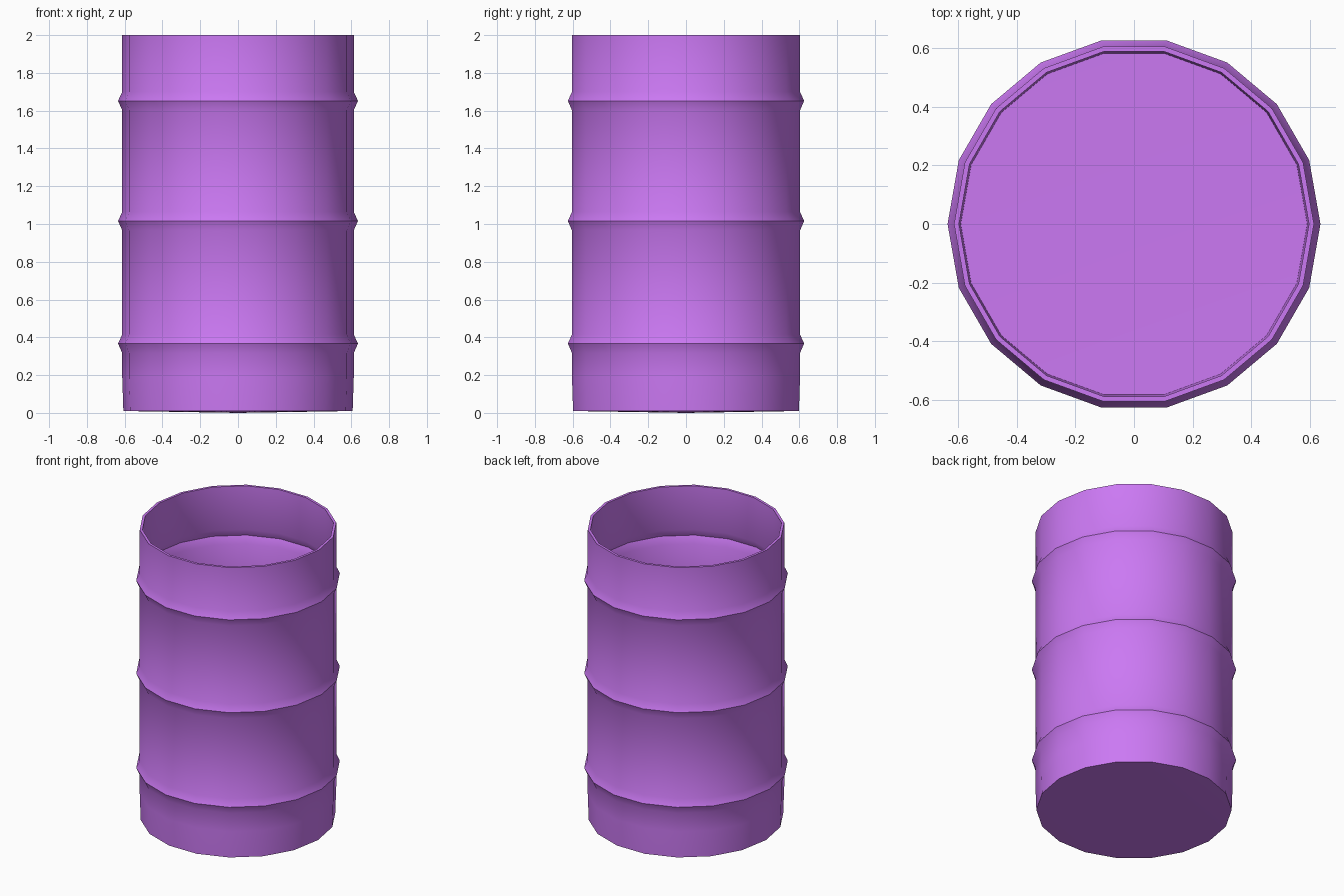
import bpy, bmesh, math

if "Cube" in bpy.data.objects:
    bpy.data.objects.remove(bpy.data.objects["Cube"])

SIDES = 18
WALL = 0.017
R = 0.613

# Outer half profile (radius, z): bottom edge, three pressed ribs, top rim
outer = [(0.607, 0.01), (R, 0.19)]
for z in (0.367, 1.016, 1.652):
    outer += [(R, z - 0.05), (0.635, z), (R, z + 0.048)]
outer.append((R, 2.0))

# Inner wall follows the outer wall, down to the inside floor
inner = [(r - WALL, z) for r, z in outer]
inner[0] = (inner[0][0], 0.025)
profile = outer + inner[::-1]

bm = bmesh.new()
rings = []
for r, z in profile:
    rings.append([bm.verts.new((r * math.cos(2 * math.pi * i / SIDES),
                                r * math.sin(2 * math.pi * i / SIDES), z))
                  for i in range(SIDES)])
for a, b in zip(rings, rings[1:]):
    for i in range(SIDES):
        j = (i + 1) % SIDES
        bm.faces.new((a[i], a[j], b[j], b[i]))

# Slightly bulged bottom and inside floor
for ring, z in ((rings[0], 0.0), (rings[-1], 0.017)):
    centre = bm.verts.new((0, 0, z))
    for i in range(SIDES):
        bm.faces.new((ring[i], ring[(i + 1) % SIDES], centre))
bmesh.ops.recalc_face_normals(bm, faces=bm.faces)

mesh = bpy.data.meshes.new("barrel")
bm.to_mesh(mesh)
bm.free()
barrel = bpy.data.objects.new("barrel", mesh)
bpy.context.collection.objects.link(barrel)

# Purple paint
paint = bpy.data.materials.new("purple_paint")
paint.diffuse_color = (0.6, 0.19, 0.9, 1)
paint.use_nodes = True
paint.node_tree.nodes["Principled BSDF"].inputs["Base Color"].default_value = paint.diffuse_color
mesh.materials.append(paint)

# Smooth walls with sharp rims
bpy.context.view_layer.objects.active = barrel
barrel.select_set(True)
bpy.ops.object.shade_smooth_by_angle(angle=math.radians(40))
